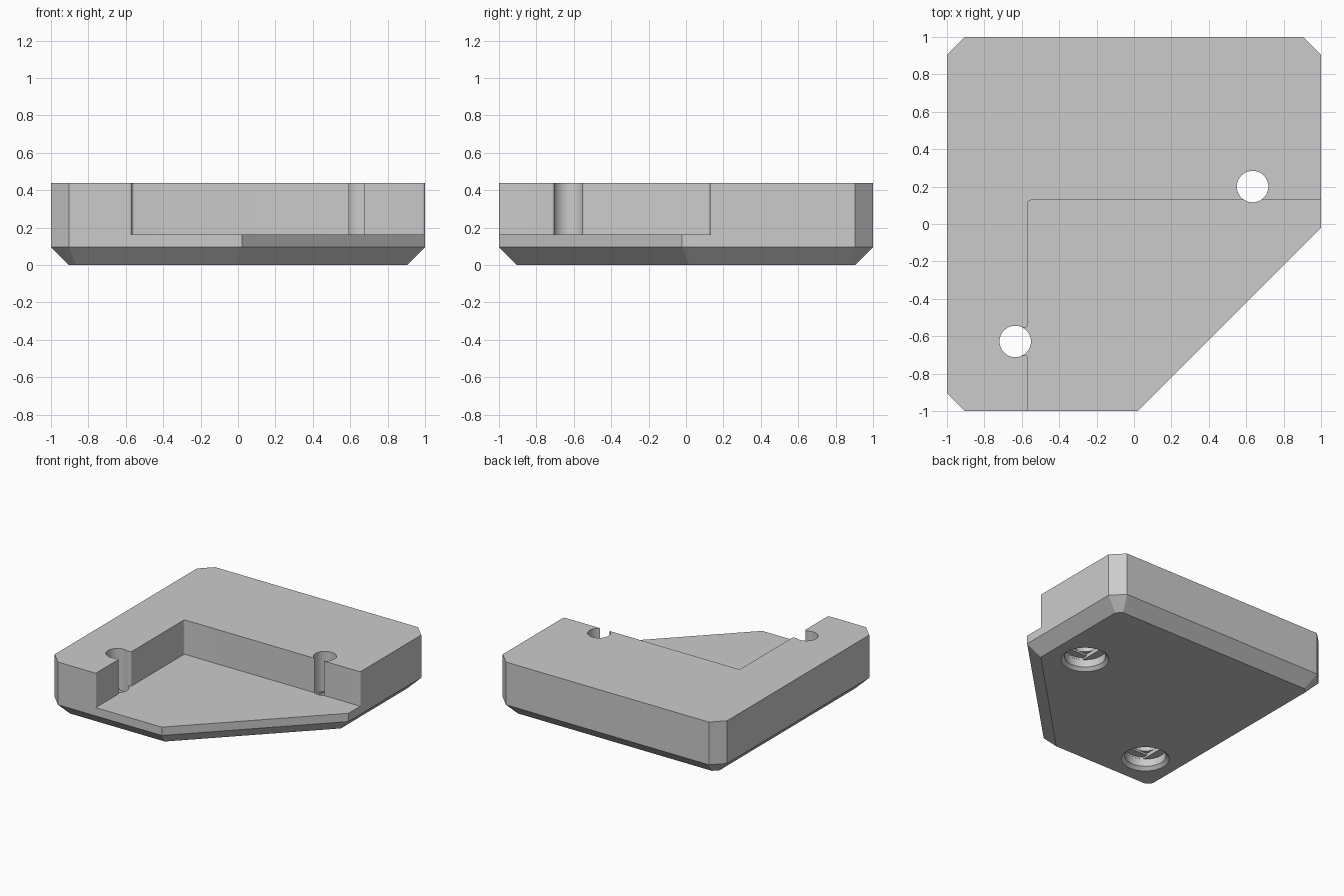
import bpy, bmesh, math
from mathutils import Vector

cube = bpy.data.objects.get("Cube")
if cube:
    bpy.data.objects.remove(cube, do_unlink=True)

HEIGHT, FLOOR, BEVEL = 0.44, 0.163, 0.096
HOLES = [(-0.635, -0.628), (0.634, 0.2)]
HOLE_R, BORE_R, RIM_R = 0.084, 0.15, 0.175

grey = bpy.data.materials.new("Light grey")
grey.use_nodes = True
colour = (0.6, 0.6, 0.6, 1)
grey.diffuse_color = colour
grey.node_tree.nodes["Principled BSDF"].inputs["Base Color"].default_value = colour


def loft(name, rings):
    """Closed solid from matching rings of points, listed bottom to top."""
    bm = bmesh.new()
    loops = [[bm.verts.new((x, y, z)) for x, y in ring] for ring, z in rings]
    n = len(loops[0])
    bm.faces.new(loops[0][::-1])
    bm.faces.new(loops[-1])
    for low, high in zip(loops, loops[1:]):
        for i in range(n):
            j = (i + 1) % n
            bm.faces.new((low[i], low[j], high[j], high[i]))
    bmesh.ops.recalc_face_normals(bm, faces=bm.faces)
    mesh = bpy.data.meshes.new(name)
    bm.to_mesh(mesh)
    bm.free()
    mesh.materials.append(grey)
    obj = bpy.data.objects.new(name, mesh)
    bpy.context.collection.objects.link(obj)
    return obj


def inset(points, d):
    """Offset a counter-clockwise convex outline inwards."""
    result = []
    for i, p in enumerate(points):
        a = (Vector(p) - Vector(points[i - 1])).normalized()
        b = (Vector(points[(i + 1) % len(points)]) - Vector(p)).normalized()
        na, nb = Vector((-a.y, a.x)), Vector((-b.y, b.x))
        result.append(tuple(Vector(p) + (na + nb) * d / (1 + na.dot(nb))))
    return result


def fillet(corners, steps=5):
    """Outline from (x, y, radius) right-angle corners."""
    result = []
    for i, (x, y, r) in enumerate(corners):
        p = Vector((x, y))
        if r == 0:
            result.append((x, y))
            continue
        u = (Vector(corners[i - 1][:2]) - p).normalized() * r
        v = (Vector(corners[(i + 1) % len(corners)][:2]) - p).normalized() * r
        for k in range(steps + 1):
            t = k / steps * math.pi / 2
            result.append(tuple(p + u * (1 - math.sin(t)) + v * (1 - math.cos(t))))
    return result


def circle(centre, r, clamp_x=9, clamp_y=9, n=64):
    """Circle whose sides may be cut flat."""
    points = []
    for i in range(n):
        a = 2 * math.pi * (i + 0.5) / n
        x = max(-clamp_x, min(clamp_x, r * math.cos(a)))
        y = max(-clamp_y, min(clamp_y, r * math.sin(a)))
        points.append((centre[0] + x, centre[1] + y))
    return points


def cut(target, cutter):
    mod = target.modifiers.new("Cut", 'BOOLEAN')
    mod.operation = 'DIFFERENCE'
    mod.solver = 'EXACT'
    mod.object = cutter
    bpy.context.view_layer.objects.active = target
    bpy.ops.object.modifier_apply(modifier=mod.name)
    bpy.data.objects.remove(cutter, do_unlink=True)


# Body: square plate with cut corners and a bevelled underside
c = 1 - BEVEL
outline = [(-c, -1), (0.021, -1), (1, -0.021), (1, c), (c, 1), (-c, 1), (-1, c), (-1, -c)]
body = loft("corner_block", [(inset(outline, BEVEL), 0), (outline, BEVEL), (outline, HEIGHT)])

# Open pocket with rounded corners and a side slot into the first hole
wx, wy, r = -0.567, 0.127, 0.014
slot_a, slot_b = HOLES[0][1] + 0.075, HOLES[0][1] - 0.075
pocket = fillet([
    (1.2, -1.2, 0), (1.2, wy + r, 0), (1, wy + r, 0), (1, wy, r * 0.99),
    (wx, wy, r), (wx, slot_a, r), (-0.64, slot_a, 0), (-0.64, slot_b, 0),
    (wx, slot_b, r), (wx, -1, r * 0.99), (wx - r, -1, 0), (wx - r, -1.2, 0)])
cut(body, loft("pocket_cutter", [(pocket, FLOOR), (pocket, 0.6)]))

# Screw holes with a chamfered bore and stepped seat underneath
for centre in HOLES:
    hole = circle(centre, HOLE_R)
    cut(body, loft("hole_cutter", [(hole, -0.1), (hole, 0.6)]))
    bore = circle(centre, BORE_R)
    rim = circle(centre, RIM_R + 0.025)
    cut(body, loft("bore_cutter", [(rim, -0.025), (bore, 0.025), (bore, 0.085)]))
    slot = circle(centre, BORE_R - 0.001, clamp_x=HOLE_R + 0.001)
    cut(body, loft("slot_cutter", [(slot, 0.05), (slot, 0.1)]))
    h = HOLE_R + 0.001
    square = [(centre[0] + sx * h, centre[1] + sy * h)
              for sx, sy in ((-1, -1), (1, -1), (1, 1), (-1, 1))]
    cut(body, loft("seat_cutter", [(square, 0.06), (square, 0.115)]))

# Smooth the round walls, keep the edges sharp
bpy.ops.object.select_all(action='DESELECT')
body.select_set(True)
bpy.context.view_layer.objects.active = body
bpy.ops.object.shade_smooth_by_angle(angle=math.radians(25))
